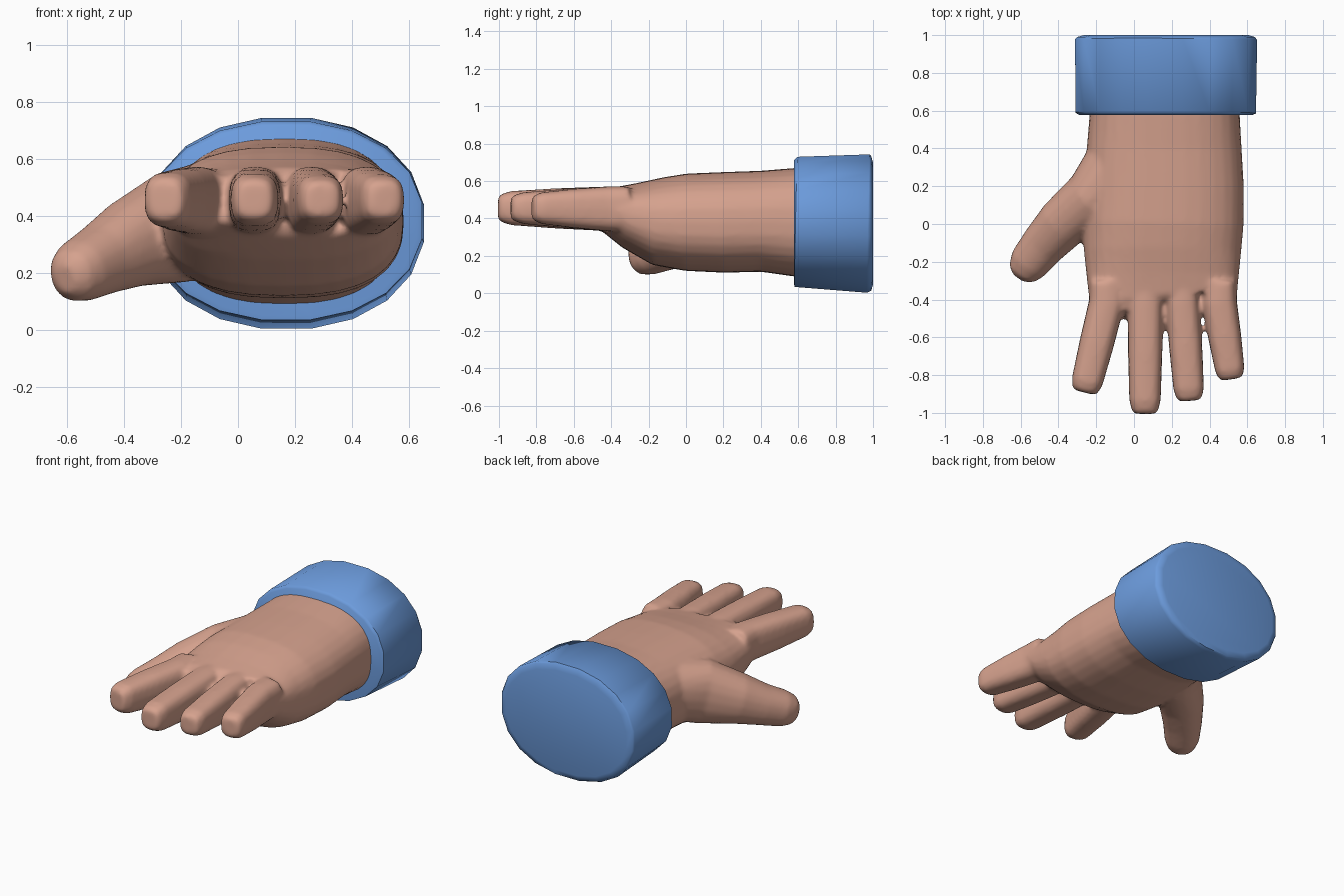
import bpy, bmesh, math
from mathutils import Vector

if "Cube" in bpy.data.objects:
    bpy.data.objects.remove(bpy.data.objects["Cube"])


def material(name, rgb):
    m = bpy.data.materials.new(name)
    m.diffuse_color = (*rgb, 1)
    m.use_nodes = True
    m.node_tree.nodes["Principled BSDF"].inputs["Base Color"].default_value = m.diffuse_color
    return m


skin = material("skin", (0.67, 0.36, 0.27))
blue = material("cuff blue", (0.15, 0.33, 0.72))


def loft(bm, rings, n=24, e=2.5, half=0.0):
    """Closed superellipse loft; each ring is (x, y, z, half width, half height)."""
    pts = [Vector(r[:3]) for r in rings]
    loops = []
    for i, (x, y, z, w, h) in enumerate(rings):
        d = (pts[min(i + 1, len(pts) - 1)] - pts[max(i - 1, 0)]).normalized()
        side = d.cross(Vector((0, 0, 1))).normalized()
        up = side.cross(d)
        loop = []
        for k in range(n):
            a = 2 * math.pi * (k + half) / n
            c, s = math.cos(a), math.sin(a)
            u = math.copysign(abs(c) ** (2 / e), c) * w
            v = math.copysign(abs(s) ** (2 / e), s) * h
            loop.append(bm.verts.new(pts[i] + side * u + up * v))
        loops.append(loop)
    faces = [bm.faces.new(loops[0]), bm.faces.new(loops[-1][::-1])]
    for a, b in zip(loops, loops[1:]):
        for k in range(n):
            j = (k + 1) % n
            faces.append(bm.faces.new((a[k], b[k], b[j], a[j])))
    bmesh.ops.recalc_face_normals(bm, faces=faces)


def finish(bm, name, mat):
    me = bpy.data.meshes.new(name)
    bm.to_mesh(me)
    bm.free()
    me.materials.append(mat)
    ob = bpy.data.objects.new(name, me)
    bpy.context.collection.objects.link(ob)
    bpy.context.view_layer.objects.active = ob
    ob.select_set(True)
    return ob


hand = bmesh.new()

# palm and wrist: y, left, right, bottom, top
palm = [(0.80, -0.23, 0.56, 0.09, 0.67), (0.58, -0.235, 0.56, 0.09, 0.67),
        (0.40, -0.25, 0.57, 0.115, 0.655), (0.20, -0.26, 0.582, 0.11, 0.648),
        (0.0, -0.27, 0.58, 0.12, 0.64), (-0.15, -0.265, 0.567, 0.15, 0.622),
        (-0.30, -0.248, 0.553, 0.24, 0.595), (-0.41, -0.235, 0.545, 0.325, 0.573),
        (-0.43, -0.21, 0.53, 0.36, 0.55)]
# centre line is kept straight so the sections stay square to y
loft(hand, [((a + b) / 2, y, (c + d) / 2, (b - a) / 2, (d - c) / 2)
            for y, a, b, c, d in palm], n=32, e=2.5)

# fingers: base x, tip x, tip y, base half width, tip half width, tip half height
for x0, x1, y1, w0, w1, h1 in [(-0.145, -0.262, -0.892, 0.095, 0.082, 0.092),
                               (0.06, 0.058, -1.005, 0.094, 0.082, 0.088),
                               (0.257, 0.294, -0.936, 0.09, 0.08, 0.08),
                               (0.453, 0.515, -0.822, 0.093, 0.076, 0.08)]:
    y0, rings = -0.42, [(x0, -0.30, 0.452, w0 * 0.95, 0.12)]
    for t, s in [(0, 1), (0.45, 1.03), (0.88, 1), (0.97, 0.85), (1, 0.66)]:
        rings.append((x0 + (x1 - x0) * t, y0 + (y1 - y0) * t, 0.452 + 0.004 * t,
                      (w0 + (w1 - w0) * t) * s, (0.12 + (h1 - 0.12) * t) * s))
    loft(hand, rings, n=16, e=2.9)

# thumb
loft(hand, [(-0.05, 0.32, 0.41, 0.21, 0.19), (-0.22, 0.14, 0.36, 0.155, 0.20),
            (-0.38, 0.0, 0.30, 0.138, 0.155), (-0.48, -0.11, 0.245, 0.12, 0.125),
            (-0.555, -0.205, 0.205, 0.108, 0.11), (-0.588, -0.255, 0.186, 0.085, 0.09),
            (-0.606, -0.282, 0.178, 0.045, 0.05)], n=20, e=2.2)

# fuse palm, fingers and thumb into one soft skin
ob = finish(hand, "hand", skin)
rm = ob.modifiers.new("fuse", 'REMESH')
rm.mode = 'VOXEL'
rm.voxel_size = 0.013
rm.use_smooth_shade = True
sm = ob.modifiers.new("soften", 'SMOOTH')
sm.factor = 0.5
sm.iterations = 8
ob.select_set(False)

# sleeve cuff, slightly wider at the back, with a rounded back rim
cuff = bmesh.new()
k = 1.011
loft(cuff, [(0.168, 0.578, 0.382, 0.465, 0.335), (0.168, 0.588, 0.382, 0.478 * k, 0.348 * k),
            (0.17, 0.975, 0.373, 0.482 * k, 0.37 * k), (0.17, 0.99, 0.373, 0.476, 0.364),
            (0.17, 1.0, 0.373, 0.44, 0.33)], n=20, e=2.15, half=0.5)
finish(cuff, "sleeve_cuff", blue)
bpy.ops.object.shade_smooth_by_angle(angle=math.radians(50))
